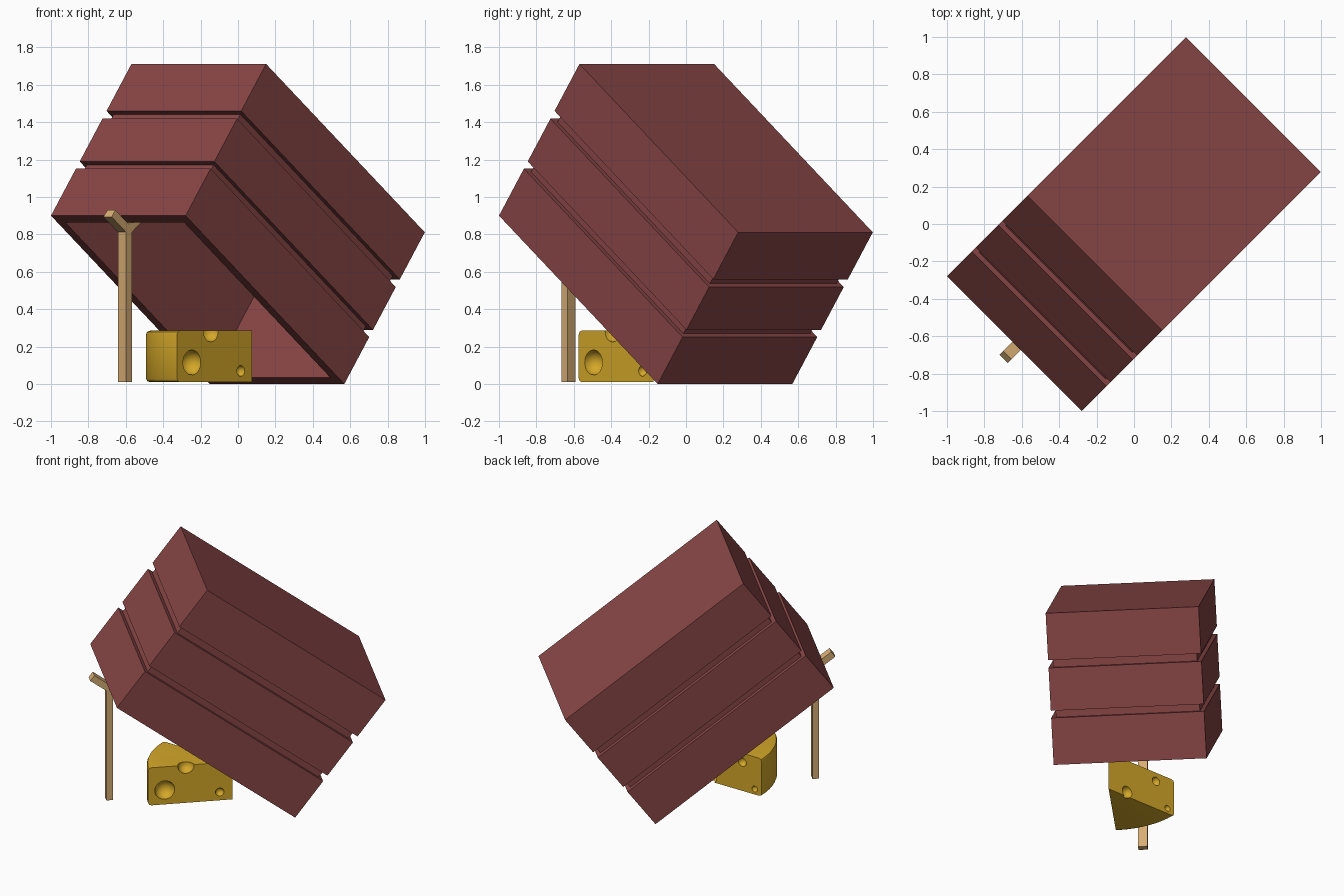
import bpy, bmesh, math
from mathutils import Vector, Matrix

if "Cube" in bpy.data.objects:
    bpy.data.objects.remove(bpy.data.objects["Cube"])

R2 = math.sqrt(0.5)
U = Vector((R2, R2, 0))      # level direction along the box
V = Vector((R2, -R2, 0))     # level direction across the box
Z = Vector((0, 0, 1))


def material(name, col):
    m = bpy.data.materials.new(name)
    m.diffuse_color = (*col, 1)
    m.use_nodes = True
    m.node_tree.nodes["Principled BSDF"].inputs["Base Color"].default_value = m.diffuse_color
    return m


def make(name, bm, mat):
    bmesh.ops.recalc_face_normals(bm, faces=bm.faces)
    me = bpy.data.meshes.new(name)
    bm.to_mesh(me)
    bm.free()
    ob = bpy.data.objects.new(name, me)
    bpy.context.collection.objects.link(ob)
    me.materials.append(mat)
    return ob


def bridge(bm, r1, r2):
    n = len(r1)
    for i in range(n):
        j = (i + 1) % n
        bm.faces.new((r1[i], r1[j], r2[j], r2[i]))


red = material("box_red", (0.25, 0.061, 0.061))
wood = material("pale_wood", (0.68, 0.42, 0.18))
yellow = material("cheese_yellow", (0.66, 0.39, 0.022))

# Tilted hollow box: stacked rings (inset, height) outside, then back down inside
L, W, H, T, D = 1.5, 1.018, 1.014, 0.06, 0.03
A = U * 0.8 - Z * 0.6
C = U * 0.6 + Z * 0.8
O = U * -0.905 + Z * 0.9
rings = [(T, H - T), (T, 0), (0, 0)]
for lo, hi in ((0.314, 0.362), (0.648, 0.70)):
    rings += [(0, lo), (D, lo), (D, hi), (0, hi)]
rings.append((0, H))
bm = bmesh.new()
loops = []
for d, h in rings:
    corners = [(d, d - W / 2), (L - d, d - W / 2), (L - d, W / 2 - d), (d, W / 2 - d)]
    loops.append([bm.verts.new(O + A * a + V * b + C * h) for a, b in corners])
for r1, r2 in zip(loops, loops[1:]):
    bridge(bm, r1, r2)
bm.faces.new(loops[0])
bm.faces.new(loops[-1])
make("propped_box", bm, red)

# Forked prop stick: half outline mirrored about the post, extruded across
half = [(0.0225, 0.01), (0.0225, 0.812), (0.131, 0.893), (0.103, 0.93)]
outline = half + [(0, 0.853)] + [(-x, z) for x, z in reversed(half)]
bm = bmesh.new()
sides = [[bm.verts.new(U * (x - 0.872) + V * v + Z * z) for x, z in outline]
         for v in (-0.014, 0.048)]
bridge(bm, *sides)
for s in sides:
    bm.faces.new(s)
make("forked_stick", bm, wood)

# Cheese wedge: 45 degree sector with slightly rounded rind edges
apex = Vector((0.075, -0.1725, 0))
bm = bmesh.new()
levels = []
for r, z in ((0.545, 0.01), (0.561, 0.016), (0.567, 0.03),
             (0.567, 0.265), (0.561, 0.279), (0.545, 0.285)):
    ring = [bm.verts.new(apex + Z * z)]
    for i in range(17):
        t = math.radians(180 + 45 * i / 16)
        ring.append(bm.verts.new(apex + Vector((r * math.cos(t), r * math.sin(t), z))))
    levels.append(ring)
for r1, r2 in zip(levels, levels[1:]):
    bridge(bm, r1, r2)
bm.faces.new(levels[0])
bm.faces.new(levels[-1])
cheese = make("cheese_wedge", bm, yellow)

# Round holes cut in both flat faces: face angle, distance from tip, height, radius
bm = bmesh.new()
for ang, dist, z, r in ((225, 0.455, 0.115, 0.067), (225, 0.312, 0.28, 0.055),
                        (225, 0.085, 0.07, 0.029), (180, 0.16, 0.045, 0.042),
                        (180, 0.41, 0.22, 0.032), (180, 0.51, 0.05, 0.022)):
    t = math.radians(ang)
    p = apex + Vector((math.cos(t), math.sin(t), 0)) * dist + Z * z
    bmesh.ops.create_uvsphere(bm, u_segments=24, v_segments=12, radius=r,
                              matrix=Matrix.Translation(p))
cutter = make("hole_cutter", bm, yellow)
cutter.hide_render = True
mod = cheese.modifiers.new("holes", 'BOOLEAN')
mod.operation = 'DIFFERENCE'
mod.object = cutter
mod.solver = 'EXACT'
bpy.ops.object.select_all(action='DESELECT')
cheese.select_set(True)
bpy.context.view_layer.objects.active = cheese
bpy.ops.object.modifier_apply(modifier="holes")
bpy.data.objects.remove(cutter)
bpy.ops.object.shade_smooth_by_angle(angle=math.radians(35))
